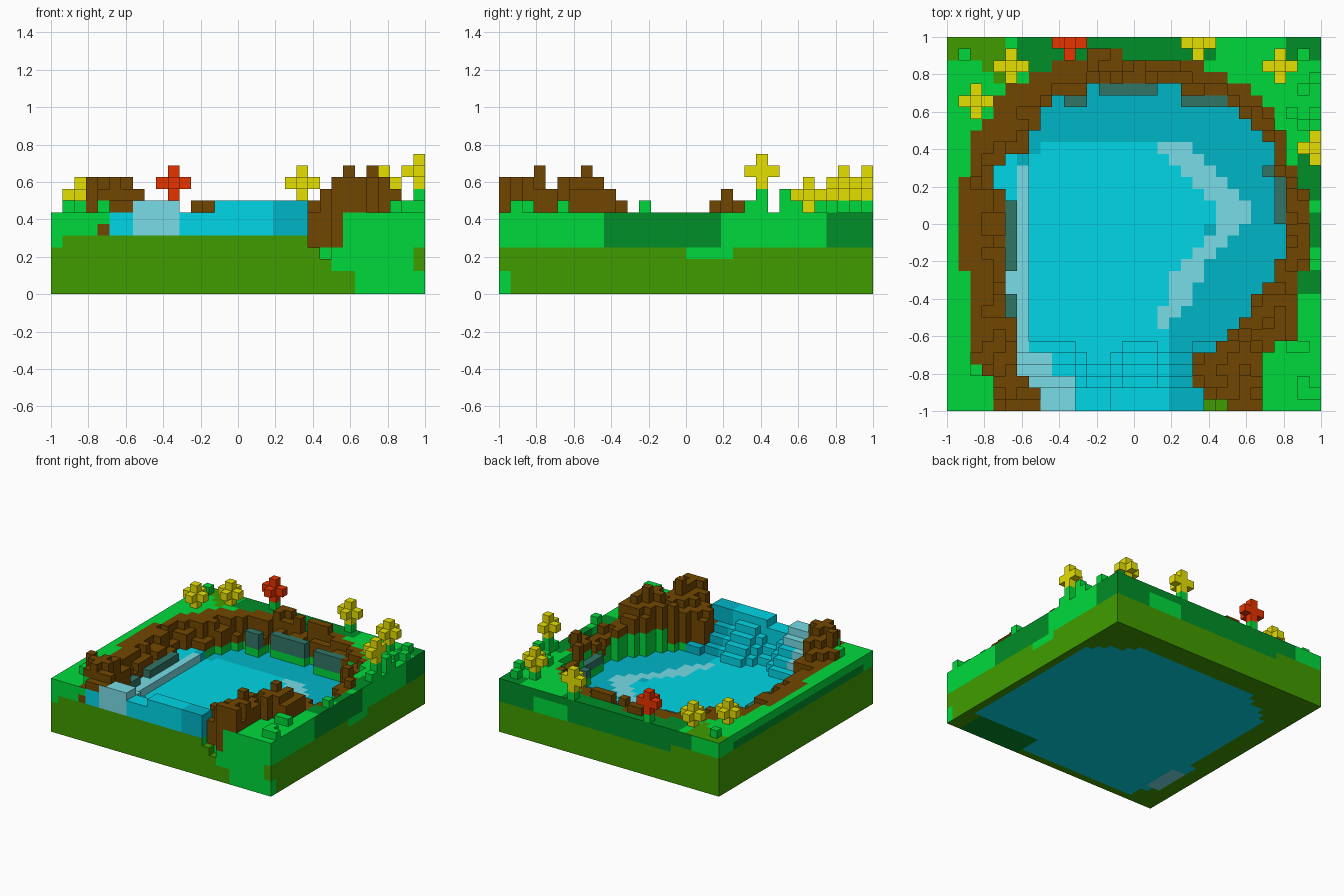
import bpy, bmesh, math, random
from mathutils import Vector

if "Cube" in bpy.data.objects:
    bpy.data.objects.remove(bpy.data.objects["Cube"])
random.seed(4)
N, S = 32, 1 / 16            # cells per side, cell size


def material(name, hexa):
    m = bpy.data.materials.new(name)
    c = [int(hexa[i:i + 2], 16) / 255 for i in (0, 2, 4)]
    m.diffuse_color = [v / 12.92 if v < .04 else ((v + .055) / 1.055) ** 2.4 for v in c] + [1]
    m.use_nodes = True
    m.node_tree.nodes["Principled BSDF"].inputs["Base Color"].default_value = m.diffuse_color
    return m


GRASS, SHADE, OLIVE, BROWN, CYAN, DEEP, FOAM, TEAL, YELLOW, RED = range(10)
mats = [material(n, h) for n, h in (
    ("bright green", "00DA3C"), ("dark green", "008E28"), ("olive green", "409C00"),
    ("brown", "714600"), ("cyan", "00DAEB"), ("deep cyan", "00B6C8"), ("foam", "78DCE6"),
    ("shore teal", "307666"), ("yellow", "E6E000"), ("red", "EB3400"))]


def inside(x, y, poly):
    hit = False
    for (ax, ay), (bx, by) in zip(poly, poly[1:] + poly[:1]):
        if (ay > y) != (by > y) and x < (bx - ax) * (y - ay) / (by - ay) + ax:
            hit = not hit
    return hit


# Outlines seen from above
RIM = [(-.75, -1.1), (-.72, -.9), (-.87, -.7), (-.87, -.3), (-.95, -.25), (-.95, .2), (-.87, .25),
       (-.85, .5), (-.69, .7), (-.5, .82), (-.19, .92), (-.05, .92), (.0, .88), (.4, .84), (.62, .74), (.8, .5),
       (.87, .2), (.94, .18), (.94, -.25), (.87, -.3), (.87, -.62), (.7, -.67), (.69, -.87), (.62, -1.1)]
WATER = [(-.56, -1.1), (-.5, -.9), (-.62, -.8), (-.64, -.55), (-.7, -.4), (-.7, .15), (-.76, .18),
         (-.76, .32), (-.58, .4), (-.5, .58), (-.38, .68), (-.19, .75), (.13, .75), (.3, .7), (.5, .65),
         (.62, .56), (.72, .42), (.8, .2), (.81, -.1), (.75, -.26), (.62, -.44), (.5, -.62), (.31, -.72),
         (.31, -.86), (.37, -.93), (.37, -1.1)]
CORE = [(-.57, -1.1), (-.57, .38), (-.4, .44), (.1, .44), (.35, .22), (.45, .03), (.2, -.3), (.19, -1.1)]
STREAK = [(.07, .44), (.3, .44), (.42, .3), (.62, .12), (.6, 0), (.5, -.05), (.3, -.4), (.2, -.56),
          (.12, -.53), (.2, -.3), (.38, -.12), (.45, .05), (.28, .28)]
BASE_POND = [(.96, -.78), (.96, .4), (.9, .56), (.58, .83), (-.46, .81), (-.82, .53), (-.85, -.5),
             (-.74, -.95), (.34, -.95), (.34, -.76)]
# Rock peaks: x, y, height in cells
PEAKS = [(-.66, -.84, 11.6), (.6, -.97, 11.2), (.6, -.8, 11.2), (.72, -.55, 11.6), (.47, -.78, 9.5),
         (.82, -.48, 10.3), (.84, .22, 9.2)]
SIDES = ((1, 0), (-1, 0), (0, 1), (0, -1))


def centre(i):
    return -1 + (i + .5) * S


def top_color(x, y):
    if x < -.69 and y > .87 - max(0, x + .85):
        return OLIVE
    if (y > .87 and (-.65 < x < .45 or x > .8)) or (y > .8 and -.6 < x < -.4):
        return SHADE
    if x > .9 and (-.12 < y < .05 or -.4 < y < -.22 or .15 < y < .35):
        return SHADE
    return GRASS


def water_color(x, y):
    if inside(x, y, STREAK):
        return FOAM
    if x < -.56 and y < .15 or -.63 < x < -.56 and y < .32 or x < -.31 and y < -.81 or x < -.46 and y < -.66:
        return FOAM
    return CYAN if inside(x, y, CORE) or x < -.6 else DEEP


def water_height(i, j, x):
    """Stepped spillway at the front, flat pond behind."""
    row = j + (0, 1, 0, 0, 1)[i // 3 % 5] * (j > 1)
    h = (8, 8, 7, 6, 5, 4)[row] if row < 6 else 3
    if x < -.56:
        h = min(max(h, 4), 7)
    elif -.31 < x < -.13 and j < 6:
        h = max(3, h - 1)
    return h


def shore(x, y):
    """Stretches of the bank lined with teal stones."""
    if y > .5:
        return -.4 < x < -.22 or -.19 < x < .13 or .25 < x < .5
    return x > .7 and 0 < y < .3 or x < -.62 and (-.6 < y < -.4 or -.25 < y < .15)


def bank_distance(x, y):
    for d in (1, 2):
        if any(inside(x + a * d * S, y + b * d * S, WATER) for a, b in SIDES):
            return d
    return 3


# Voxels: (i, j, k) -> (part, colour)
vox = {}
for i in range(N):
    for j in range(N):
        x, y = centre(i), centre(j)
        if inside(x, y, WATER):
            near = any(not inside(x + a * S, y + b * S, WATER) for a, b in SIDES)
            if near and shore(x, y):
                h, part, col = (6 if y > .5 else 5), "shore_stones", TEAL
            else:
                h, part, col = water_height(i, j, x), "pond_water", water_color(x, y)
        elif inside(x, y, RIM):
            d = bank_distance(x, y)
            h = (0, random.choice((5, 6)), random.choice((6, 7)), 7)[d]
            if y > .8 and -.31 < x < .3 and random.random() < .6:
                h = 8
            for px, py, ph in PEAKS:
                h = max(h, round(ph - math.dist((x, y), (px, py)) * 13 - (i + j) % 2 * .9 - random.random() * .8))
            part, col = "rock_rim", BROWN
            if j == 0 and x < 0:
                h = 7 + (x > -.69)
        else:
            h, part, col = 7, "ground", top_color(x, y)
            if x > .6 and y < -.3 and random.random() < .12:      # grass tufts
                h = 8
        if j == 0 and i in (22, 23):                              # notch beside the spillway
            h, part, col = 4 if i == 22 else 3, "ground", OLIVE
        for k in range(h):
            low = part != "ground" and k < (2 if part == "pond_water" else 6 if x > .55 and y > -.9 else 4)
            low = low and k < h - 1
            if j == 0 and (part == "pond_water" and k < 5 or part == "rock_rim" and x > .57 and k < 7):
                low = True
            vox[i, j, k] = ("ground", GRASS) if low else (part, col)

# Grass tufts near the edges
for i, j, h in ((31, 21, 8), (31, 24, 9), (31, 25, 8), (30, 27, 8), (31, 28, 8), (29, 25, 8),
                (30, 24, 8), (31, 12, 8), (30, 30, 8), (1, 30, 8), (4, 1, 8), (2, 3, 8), (30, 1, 8)):
    for k in range(7, h):
        vox[i, j, k] = ("grass_tufts", GRASS)

# Flowers: a plus of seven cells on a stem
for i, j, k, col in ((2, 26, 8, YELLOW), (5, 29, 8, YELLOW), (21, 31, 9, YELLOW), (28, 29, 9, YELLOW),
                     (31, 22, 10, YELLOW), (10, 31, 9, RED)):
    for s in range(7, k):
        vox[i, j, s] = ("flower_stems", GRASS)
    for a, b, c in ((0, 0, 0), (1, 0, 0), (-1, 0, 0), (0, 1, 0), (0, -1, 0), (0, 0, 1), (0, 0, -1)):
        if i + a < N and j + b < N:
            vox[i + a, j + b, k + c] = ("flower_heads", col)


def side_color(n, x, y, z):
    """Painted bands on the outer walls of the ground block."""
    if n[1] < 0:      # front
        if x > (.62 if z < .125 else .5):
            return OLIVE if x > .94 and .125 < z < .25 else GRASS
        return OLIVE if z < (.25 if x < -.94 else .31) else GRASS
    if n[0] > 0:      # right
        if z < .19 or z < .25 and not 0 < y < .25:
            return GRASS if y < -.94 and z < .12 else OLIVE
        return SHADE if z > .25 and (-.43 < y < .19 or y > .75) else GRASS
    if n[1] > 0:      # back
        if z < (.25 if x > -.55 else .31):
            return OLIVE
        return GRASS if .4 < x < .7 and z < .38 or x < -.75 else SHADE
    if z < .3:        # left
        return OLIVE
    return SHADE if z < .375 and -.9 < y < .8 else GRASS


def face_color(cell, n, part, col):
    x, y, z = centre(cell[0]), centre(cell[1]), (cell[2] + .5) * S
    if n[2] < 0 and cell[2] == 0:
        if -.86 < x < -.76 and -.75 < y < -.42:
            return FOAM
        if inside(x, y, BASE_POND):
            return CYAN
        return SHADE if .34 < x < .9 and y < -.76 else OLIVE
    if n[1] < 0 and cell[1] == 0 and x < -.5 and part == "rock_rim":   # water seen under the left rock
        if z < .31:
            return OLIVE
        if x > -.69 and z < (.5 if x > -.56 else .44):
            return FOAM if x > -.56 else CYAN
        return BROWN if z < .375 or z > .44 else GRASS
    outer = any(not 0 <= cell[a] + n[a] < N for a in (0, 1))
    if part == "ground" and outer and cell[2] < 7:
        return side_color(n, x, y, z)
    return col


# One mesh per part, made from the exposed cell faces only
DIRS = [(1, 0, 0), (-1, 0, 0), (0, 1, 0), (0, -1, 0), (0, 0, 1), (0, 0, -1)]
for name in sorted({p for p, c in vox.values()}):
    bm, verts = bmesh.new(), {}
    for cell, (part, col) in vox.items():
        for n in DIRS:
            if part != name or tuple(cell[a] + n[a] for a in range(3)) in vox:
                continue
            nv, u = Vector(n), Vector((abs(n[1]), abs(n[2]), abs(n[0])))
            w = nv.cross(u)
            mid = Vector(cell) + Vector((.5, .5, .5)) + nv / 2
            quad = []
            for a, b in ((-1, -1), (1, -1), (1, 1), (-1, 1)):
                key = tuple(round(v) for v in mid + (u * a + w * b) / 2)
                if key not in verts:
                    verts[key] = bm.verts.new((key[0] * S - 1, key[1] * S - 1, key[2] * S))
                quad.append(verts[key])
            bm.faces.new(quad).material_index = face_color(cell, n, part, col)
    me = bpy.data.meshes.new(name)
    bm.to_mesh(me)
    bm.free()
    for m in mats:
        me.materials.append(m)
    bpy.context.collection.objects.link(bpy.data.objects.new(name, me))
